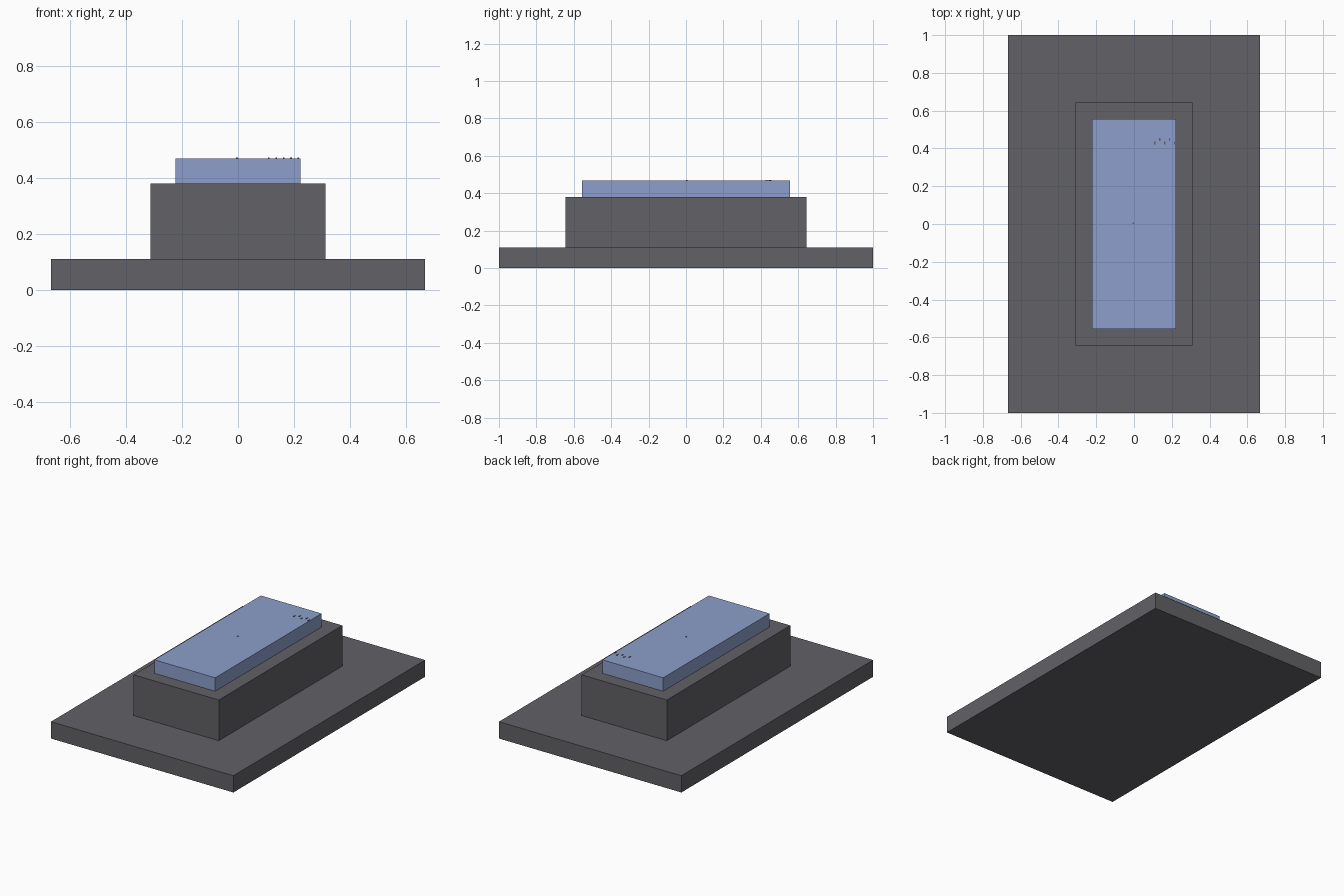
import bpy

if "Cube" in bpy.data.objects:
    bpy.data.objects.remove(bpy.data.objects["Cube"])


def material(name, rgb):
    m = bpy.data.materials.new(name)
    m.diffuse_color = (*rgb, 1.0)
    m.use_nodes = True
    m.node_tree.nodes["Principled BSDF"].inputs["Base Color"].default_value = m.diffuse_color
    return m


grey = material("dark_grey", (0.122, 0.119, 0.133))
blue = material("soft_blue", (0.262, 0.347, 0.597))


def box(name, size, centre, z0, z1, mat):
    """Axis-aligned box between two heights."""
    bpy.ops.mesh.primitive_cube_add(size=1, location=(*centre, (z0 + z1) / 2))
    ob = bpy.context.object
    ob.name = name
    ob.scale = (*size, z1 - z0)
    bpy.ops.object.transform_apply(location=False, rotation=False, scale=True)
    ob.data.materials.append(mat)
    return ob


# Stepped plinth
box("base_slab", (1.333, 2.0), (0, 0), 0.0, 0.111, grey)
box("middle_block", (0.622, 1.289), (0, 0), 0.111, 0.38, grey)
box("top_slab", (0.444, 1.111), (0, 0), 0.38, 0.469, blue)

# Tiny raised marks: a staggered row near the back right, and one at the centre
for i in range(5):
    y = 0.448 if i % 2 else 0.43
    box(f"row_mark_{i + 1}", (0.006, 0.016), (0.11 + 0.0263 * i, y), 0.469, 0.472, grey)
box("centre_mark", (0.008, 0.008), (-0.004, 0.003), 0.469, 0.472, grey)
